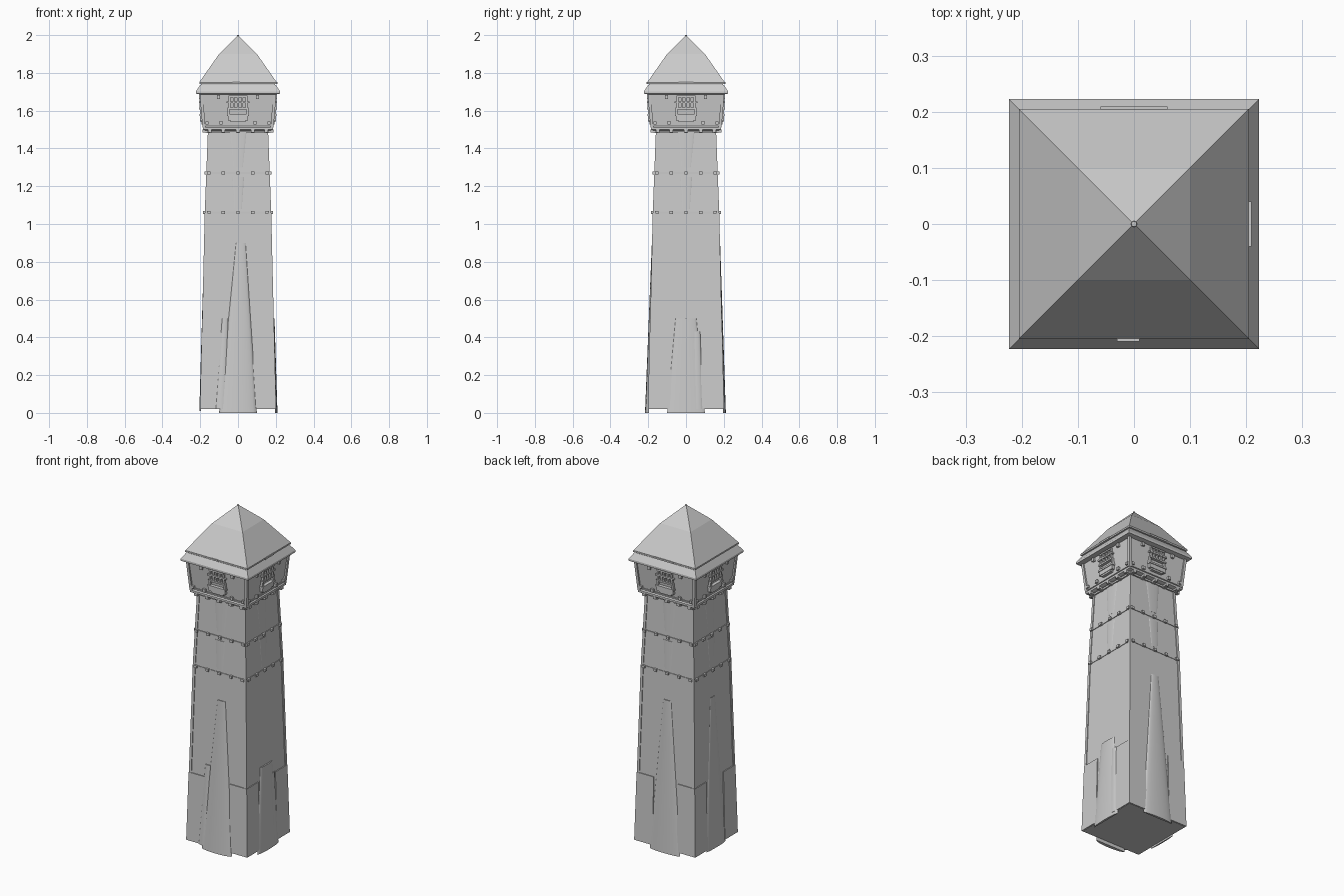
import bpy, bmesh, math
from mathutils import Matrix, Vector

if "Cube" in bpy.data.objects:
    bpy.data.objects.remove(bpy.data.objects["Cube"])


def finish(bm, name, smooth=False):
    bmesh.ops.recalc_face_normals(bm, faces=bm.faces)
    me = bpy.data.meshes.new(name)
    bm.to_mesh(me)
    bm.free()
    ob = bpy.data.objects.new(name, me)
    bpy.context.collection.objects.link(ob)
    if smooth:
        for p in me.polygons:
            p.use_smooth = True
    return ob


def stack(name, profile):
    """Square solid from (z, half width) levels."""
    bm = bmesh.new()
    rings = [[bm.verts.new((sx * h, sy * h, z)) for sx, sy in ((-1, -1), (1, -1), (1, 1), (-1, 1))]
             for z, h in profile]
    for a, b in zip(rings, rings[1:]):
        for i in range(4):
            bm.faces.new((a[i], a[(i + 1) % 4], b[(i + 1) % 4], b[i]))
    bm.faces.new(rings[0])
    bm.faces.new(rings[-1])
    return finish(bm, name)


def box(bm, x, y, z, sx, sy, sz, rot=Matrix()):
    m = rot @ Matrix.Translation((x, y, z)) @ Matrix.Diagonal((sx, sy, sz, 1))
    bmesh.ops.create_cube(bm, size=1, matrix=m)


def beam(bm, p, q, w):
    """Square bar between two points."""
    p, q = Vector(p), Vector(q)
    vs = [bm.verts.new(c + Vector((sx * w, sy * w, 0)))
          for c in (p, q) for sx, sy in ((-1, -1), (1, -1), (1, 1), (-1, 1))]
    for i in range(4):
        j = (i + 1) % 4
        bm.faces.new((vs[i], vs[j], vs[j + 4], vs[i + 4]))
    bm.faces.new(vs[:4])
    bm.faces.new(vs[4:])


def half(z):
    """Half width of the shaft at a height."""
    if z < 1.06:
        return 0.197 - 0.025 * z / 1.06
    return 0.172 - 0.017 * (z - 1.06) / 0.44


SIDES = [Matrix.Rotation(math.radians(90 * k), 4, 'Z') for k in range(4)]  # front, right, back, left


def bulge(name, side, x0, w0, z0, x1, w1, z1, depth, top_depth):
    """Curved swelling on a wall, tapering upward."""
    bm = bmesh.new()
    n, rows = 10, []
    for r in range(9):
        t = r / 8
        z, xc, w = z0 + (z1 - z0) * t, x0 + (x1 - x0) * t, w0 + (w1 - w0) * t
        d = depth + (top_depth - depth) * t
        row = []
        for i in range(n + 1):
            a = math.pi * i / n
            row.append(bm.verts.new(SIDES[side] @ Vector(
                (xc - w * math.cos(a), -half(z) - d * math.sin(a), z))))
        rows.append(row)
    for a, b in zip(rows, rows[1:]):
        for i in range(n):
            bm.faces.new((a[i], a[i + 1], b[i + 1], b[i]))
        bm.faces.new((a[0], b[0], b[-1], a[-1]))
    bm.faces.new(rows[0])
    bm.faces.new(rows[-1])
    ob = finish(bm, name, True)
    bpy.context.view_layer.objects.active = ob
    ob.select_set(True)
    bpy.ops.object.shade_smooth_by_angle(angle=math.radians(35))
    ob.select_set(False)


# Tapered shaft and its lower cladding
stack("shaft", [(0.02, half(0.02)), (1.06, half(1.06)), (1.5, half(1.5))])
bm = bmesh.new()
for rot in SIDES:
    for s in (-1, 1):
        vs = []
        for z in (0.022, 0.425):
            h = half(z) + 0.005
            for x, y in ((h, h), (0.08, h), (0.08, h - 0.02), (h, h - 0.02)):
                vs.append(bm.verts.new(rot @ Vector((s * x, -y, z))))
        for f in ((0, 1, 2, 3), (4, 5, 6, 7), (0, 1, 5, 4), (1, 2, 6, 5), (2, 3, 7, 6), (3, 0, 4, 7)):
            bm.faces.new([vs[i] for i in f])
finish(bm, "lower_cladding")

# Corner posts of shaft and head
bm = bmesh.new()
for rot in SIDES:
    for z0, z1 in ((0.05, 1.06), (1.06, 1.5)):
        a, b = half(z0) - 0.004, half(z1) - 0.004
        beam(bm, rot @ Vector((a, -a, z0)), rot @ Vector((b, -b, z1)), 0.008)
    beam(bm, rot @ Vector((0.18, -0.18, 1.51)), rot @ Vector((0.195, -0.195, 1.69)), 0.008)
finish(bm, "corner_posts")

# Swellings and streaks on the walls
bulge("front_swelling", 0, 0.0, 0.10, 0.0, 0.015, 0.025, 0.90, 0.02, 0.005)
bulge("front_buttress", 0, -0.09, 0.03, 0.02, -0.068, 0.016, 0.50, 0.012, 0.007)
bulge("right_swelling", 1, 0.0, 0.10, 0.0, 0.0, 0.055, 0.50, 0.012, 0.008)
bulge("right_buttress", 1, 0.06, 0.03, 0.02, 0.055, 0.02, 0.43, 0.01, 0.007)
bulge("back_swelling", 2, 0.0, 0.10, 0.0, 0.0, 0.025, 0.90, 0.014, 0.005)
bulge("left_swelling", 3, 0.0, 0.09, 0.01, 0.0, 0.02, 0.90, 0.008, 0.003)
for k in range(4):
    bulge("upper_streak", k, 0, 0.02, 1.08, 0, 0.032, 1.25, 0.001, 0.003)
    bulge("top_streak", k, 0, 0.025, 1.30, 0, 0.045, 1.49, 0.001, 0.003)

# Bands with studs
for z, h in ((1.06, half(1.06) + 0.003), (1.27, half(1.27) + 0.004), (1.488, 0.164)):
    stack("band", [(z - 0.005, h), (z + 0.005, h)])
    bm = bmesh.new()
    for rot in SIDES:
        for x in (-0.155, -0.078, 0, 0.078, 0.155):
            box(bm, x, -h, z, 0.018, 0.018, 0.015, rot)
    finish(bm, "band_studs")

# Head chamber with sill and brackets
stack("head_sill", [(1.495, 0.172), (1.50, 0.186), (1.512, 0.186), (1.518, 0.18)])
stack("head", [(1.51, 0.178), (1.69, 0.196)])
stack("head_lower_rail", [(1.52, 0.183), (1.529, 0.184)])
bm = bmesh.new()
for rot in SIDES:
    for x in (-0.15, -0.078, 0, 0.078, 0.15):
        box(bm, x, -0.172, 1.493, 0.02, 0.03, 0.016, rot)
    for x in (-0.09, 0.09):
        box(bm, x, -0.184, 1.535, 0.017, 0.02, 0.018, rot)
        box(bm, x * 1.15, -0.196, 1.672, 0.017, 0.02, 0.02, rot)
    for s in (-1, 1):
        box(bm, s * 0.165, -0.184, 1.535, 0.015, 0.02, 0.015, rot)
finish(bm, "head_brackets")

# Barred windows with trays
bm = bmesh.new()
for rot in SIDES:
    for z, w in ((1.675, 0.10), (1.645, 0.12), (1.612, 0.11)):
        box(bm, 0, -0.195, z, w, 0.022, 0.009, rot)
    for x in (-0.045, -0.022, 0, 0.022, 0.045):
        box(bm, x, -0.194, 1.643, 0.008, 0.018, 0.064, rot)
    box(bm, 0, -0.192, 1.578, 0.118, 0.026, 0.01, rot)
    box(bm, 0, -0.19, 1.561, 0.108, 0.022, 0.024, rot)
    box(bm, 0, -0.188, 1.545, 0.08, 0.02, 0.012, rot)
    for s in (-1, 1):
        box(bm, s * 0.05, -0.191, 1.595, 0.012, 0.02, 0.035, rot)
finish(bm, "barred_windows")

# Flared eave and pyramid roof
stack("eave", [(1.685, 0.196), (1.69, 0.223), (1.702, 0.223), (1.737, 0.200)])
stack("roof_neck", [(1.735, 0.195), (1.745, 0.195)])
stack("roof", [(1.741, 0.205), (1.75, 0.205), (1.90, 0.10), (1.997, 0.003)])
bm = bmesh.new()
bmesh.ops.create_cone(bm, cap_ends=True, segments=8, radius1=0.006, radius2=0.005, depth=0.01,
                      matrix=Matrix.Translation((0, 0, 1.995)))
finish(bm, "roof_tip")
bm = bmesh.new()
for x, k, w in ((0, 2, 0.12), (0, 1, 0.08), (-0.01, 0, 0.04)):
    box(bm, x, -0.204, 1.746, w, 0.01, 0.01, SIDES[k])
finish(bm, "roof_edge_patches")
